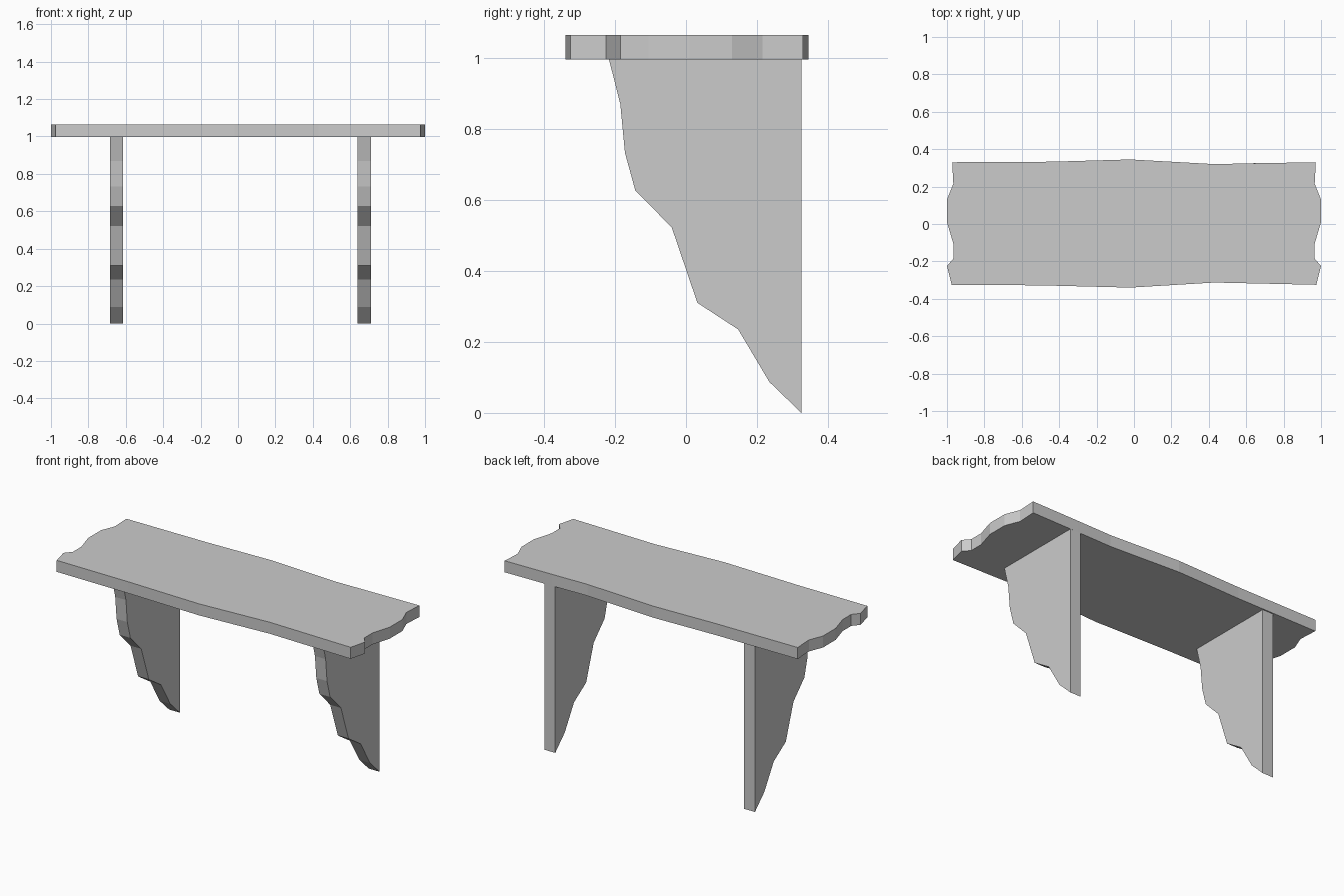
import bpy, bmesh
from mathutils import Vector

if "Cube" in bpy.data.objects:
    bpy.data.objects.remove(bpy.data.objects["Cube"])


def slab(name, outline, offset):
    """Extrude a flat outline along offset into a closed, flat-shaded solid."""
    bm = bmesh.new()
    face = bm.faces.new([bm.verts.new(p) for p in outline])
    res = bmesh.ops.extrude_face_region(bm, geom=[face], use_keep_orig=True)
    verts = [v for v in res["geom"] if isinstance(v, bmesh.types.BMVert)]
    bmesh.ops.translate(bm, verts=verts, vec=Vector(offset))
    bmesh.ops.recalc_face_normals(bm, faces=bm.faces)
    mesh = bpy.data.meshes.new(name)
    bm.to_mesh(mesh)
    bm.free()
    obj = bpy.data.objects.new(name, mesh)
    bpy.context.collection.objects.link(obj)
    return obj


UNDERSIDE, TOP = 0.996, 1.065

# Shelf board: wavy long edges, ragged ends mirrored left and right
end = [(0.975, -0.325), (1.0, -0.225), (0.966, -0.185), (0.966, -0.105),
       (1.0, 0.01), (1.0, 0.13), (0.966, 0.215), (0.972, 0.33)]
back = [(0.66, 0.325), (0.43, 0.32), (-0.02, 0.345), (-0.44, 0.333)]
front = [(-0.5, -0.328), (-0.02, -0.34), (0.43, -0.313)]
outline = end + back + [(-x, y) for x, y in reversed(end)] + front
slab("shelf_board", [(x, y, UNDERSIDE) for x, y in outline], (0, 0, TOP - UNDERSIDE))

# Brackets: stepped, jagged front edge and straight back
profile = [(0.325, 0.0), (0.235, 0.087), (0.147, 0.235), (0.032, 0.31),
           (-0.04, 0.522), (-0.143, 0.627), (-0.172, 0.733),
           (-0.185, 0.87), (-0.217, UNDERSIDE), (0.325, UNDERSIDE)]
for name, x in (("left_bracket", -0.685), ("right_bracket", 0.64)):
    slab(name, [(x, y, z) for y, z in profile], (0.071, 0, 0))
